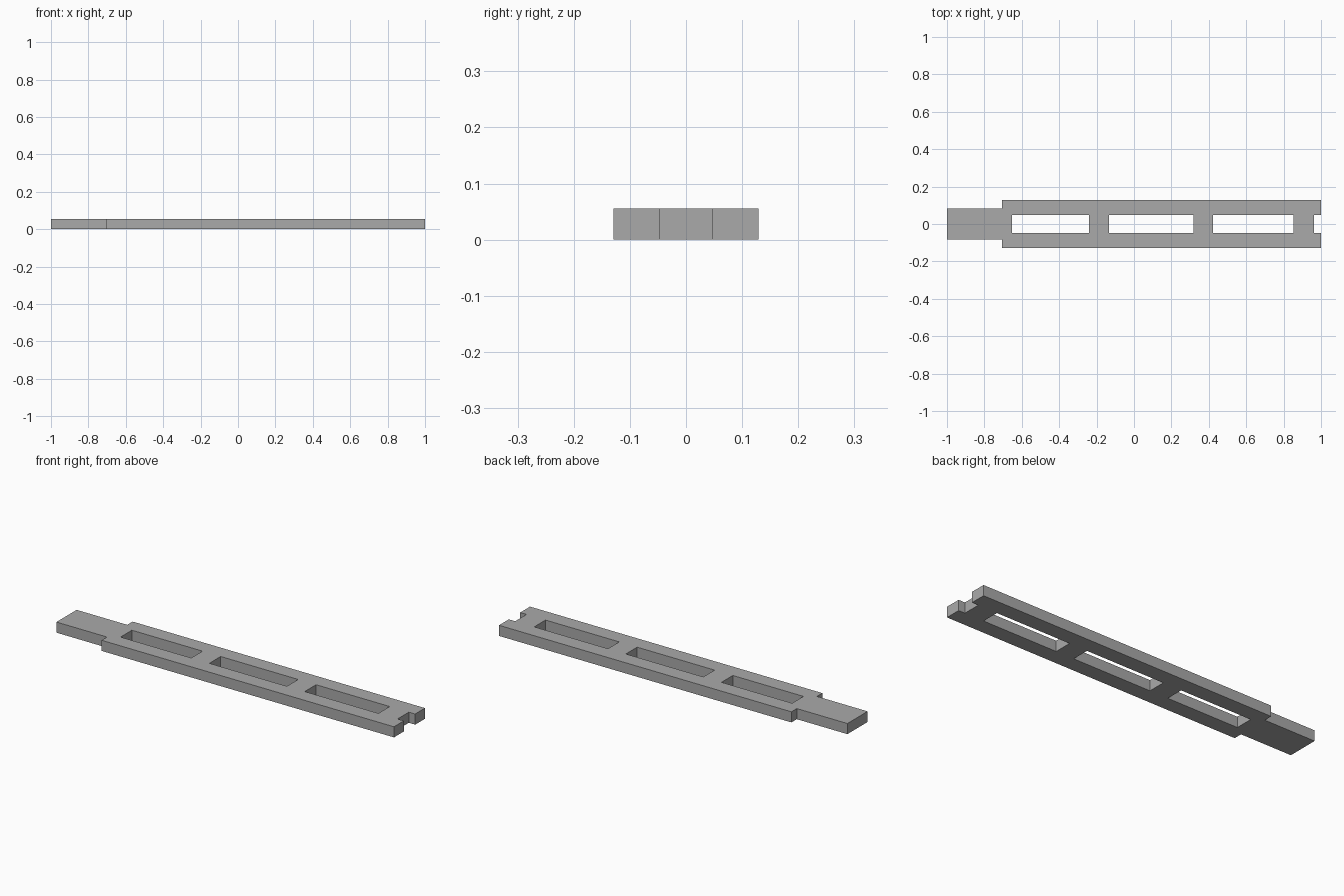
import bpy
import bmesh

cube = bpy.data.objects.get("Cube")
if cube:
    bpy.data.objects.remove(cube, do_unlink=True)

THICKNESS = 0.056
BODY_HALF, TAB_HALF, SLOT_HALF = 0.129, 0.084, 0.047
TAB_END, SHOULDER, BODY_END = -1.0, -0.705, 1.0

# Openings along the centre line: three slots and the end notch
OPENINGS = [(-0.652, -0.24), (-0.134, 0.318), (0.422, 0.852), (0.963, BODY_END)]

xs = sorted({TAB_END, SHOULDER, BODY_END, *(x for span in OPENINGS for x in span)})
ys = sorted(s * h for h in (BODY_HALF, TAB_HALF, SLOT_HALF) for s in (-1, 1))


def is_solid(x, y):
    """Tell whether the flat plan is filled at a point."""
    if x < SHOULDER:
        return abs(y) < TAB_HALF
    in_opening = any(a < x < b for a, b in OPENINGS)
    return not (in_opening and abs(y) < SLOT_HALF)


# Flat plan made of clean quads
bm = bmesh.new()
grid = [[bm.verts.new((x, y, 0)) for y in ys] for x in xs]
for i in range(len(xs) - 1):
    for j in range(len(ys) - 1):
        if is_solid((xs[i] + xs[i + 1]) / 2, (ys[j] + ys[j + 1]) / 2):
            bm.faces.new((grid[i][j], grid[i + 1][j], grid[i + 1][j + 1], grid[i][j + 1]))
bmesh.ops.delete(bm, geom=[v for v in bm.verts if not v.link_faces], context='VERTS')

# Raise the plan to its thickness
raised = bmesh.ops.extrude_face_region(bm, geom=bm.faces[:], use_keep_orig=True)
top_verts = [g for g in raised["geom"] if isinstance(g, bmesh.types.BMVert)]
bmesh.ops.translate(bm, verts=top_verts, vec=(0, 0, THICKNESS))
bmesh.ops.recalc_face_normals(bm, faces=bm.faces[:])

mesh = bpy.data.meshes.new("slotted_bar")
bm.to_mesh(mesh)
bm.free()
bar = bpy.data.objects.new("slotted_bar", mesh)
bpy.context.collection.objects.link(bar)

# Plain grey material
grey = bpy.data.materials.new("plain grey")
grey.use_nodes = True
colour = (0.4, 0.4, 0.4, 1)
grey.diffuse_color = colour
grey.node_tree.nodes["Principled BSDF"].inputs["Base Color"].default_value = colour
mesh.materials.append(grey)
